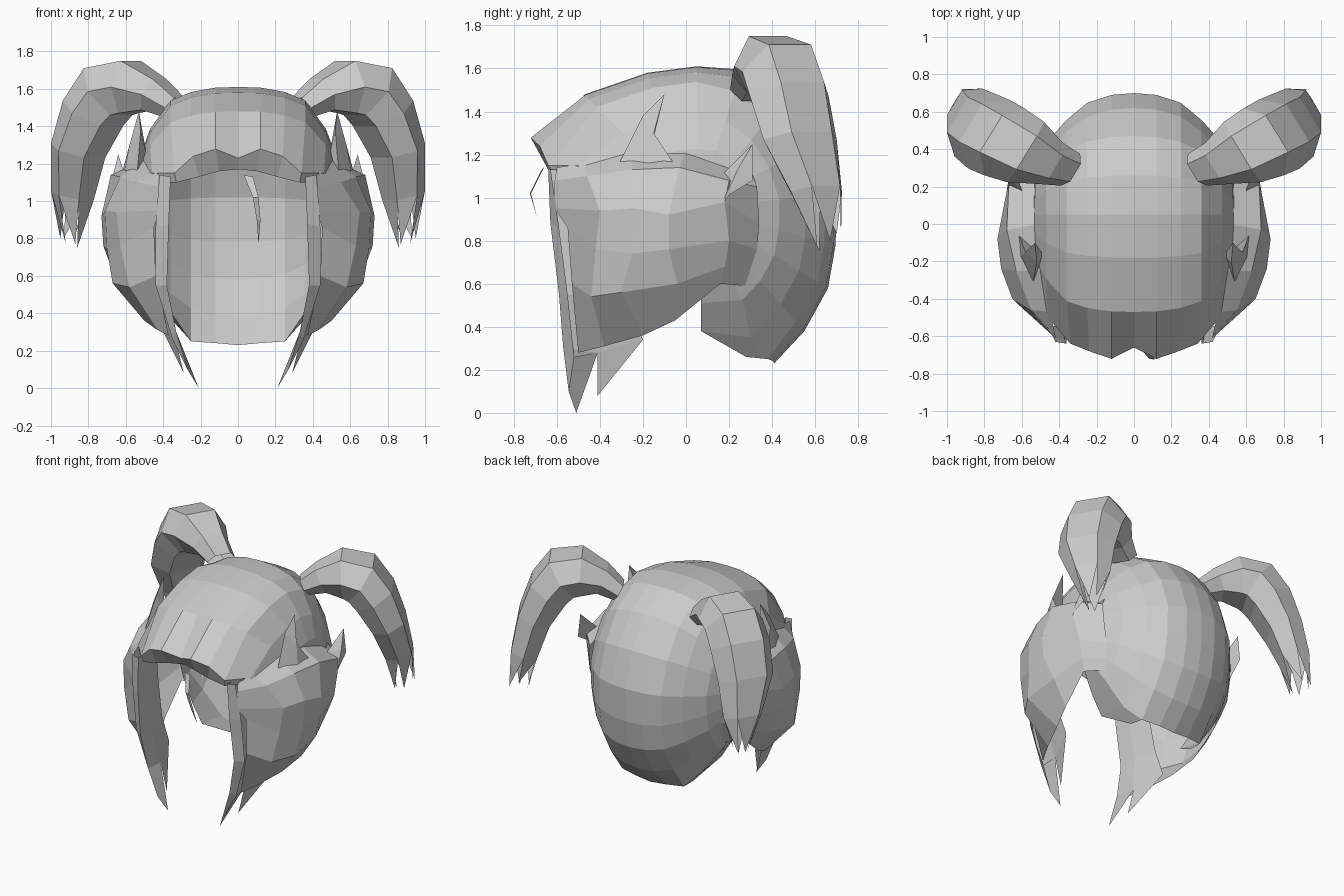
import bpy, bmesh
from mathutils import Vector

cube = bpy.data.objects.get("Cube")
if cube:
    bpy.data.objects.remove(cube, do_unlink=True)

mat = bpy.data.materials.new("light grey")
mat.use_nodes = True
GREY = (0.6, 0.6, 0.6, 1)
mat.diffuse_color = GREY
mat.node_tree.nodes["Principled BSDF"].inputs["Base Color"].default_value = GREY


def make(name, verts, faces, mirror=True):
    """Flat-shaded mesh, optionally mirrored across x = 0."""
    me = bpy.data.meshes.new(name)
    me.from_pydata([tuple(v) for v in verts], [], faces)
    bm = bmesh.new()
    bm.from_mesh(me)
    bmesh.ops.remove_doubles(bm, verts=bm.verts, dist=0.0005)
    bmesh.ops.recalc_face_normals(bm, faces=bm.faces)
    bm.to_mesh(me)
    bm.free()
    ob = bpy.data.objects.new(name, me)
    bpy.context.collection.objects.link(ob)
    me.materials.append(mat)
    if mirror:
        ob.modifiers.new("mirror", "MIRROR").merge_threshold = 0.001
    return ob


def grid(name, rows, closed=False):
    """Skin equal-length rows of points with quads."""
    n = len(rows[0])
    verts = [p for r in rows for p in r]
    faces = []
    for i in range(len(rows) - 1):
        for j in range(n if closed else n - 1):
            k = (j + 1) % n
            faces.append((i*n + j, i*n + k, (i+1)*n + k, (i+1)*n + j))
    return make(name, verts, faces)


# Scalp shell: side profile (y, z, back blend) from fringe to nape,
# shrunk towards the ears by a front and a back scale for each lane (x, front, back)
CY, CZ = 0.05, 0.95
profile = [(-0.725, 1.28, 0), (-0.47, 1.48, 0), (-0.18, 1.58, 0), (0.05, 1.61, 0),
           (0.26, 1.595, .4), (0.47, 1.48, .8), (0.62, 1.27, 1), (0.70, 1.02, 1),
           (0.695, 0.78, 1), (0.66, 0.58, 1), (0.55, 0.38, 1), (0.41, 0.23, 1)]
lanes = [(0, 1, 1), (0.12, 0.995, 0.985), (0.25, 0.96, 0.92), (0.36, 0.89, 0.78),
         (0.47, 0.66, 0.59), (0.53, 0.42, 0.40), (0.55, 0, 0)]
rows = []
for y, z, b in profile:
    scales = [(x, f + (g - f)*b) for x, f, g in lanes]
    rows.append([(x, CY + (y - CY)*s, CZ + (z - CZ)*s) for x, s in scales])
rows[0][0] = (0, -0.66, 1.23)
rows[0][2:5] = [(0.24, -0.68, 1.24), (0.34, -0.64, 1.15), (0.46, -0.50, 1.15)]
rows[-1][2:4] = [(0.25, 0.38, 0.25), (0.34, 0.30, 0.35)]
grid("scalp", rows)

# Turned-under fringe edge
rim = [(0, -0.62, 1.17), (0.1, -0.64, 1.16), (0.21, -0.64, 1.13), (0.33, -0.62, 1.10),
       (0.45, -0.50, 1.10)]
grid("fringe_edge", [rows[0][:5], rim])

# Nape side panels
nape = [(0.26, 0.28, 0.26), (0.34, 0.07, 0.38), (0.42, 0.07, 0.51),
        (0.50, 0.07, 0.70), (0.55, 0.05, 0.95)]
grid("nape_side", [rows[-1][2:], nape])

# Full side hair, rows from top to bottom and points from front to back
grid("side_hair", [
    [(.42, -.60, 1.14), (.45, -.47, 1.16), (.49, -.25, 1.22), (.50, 0, 1.22), (.50, .20, 1.15), (.50, .30, 1.13)],
    [(.42, -.61, 1.08), (.55, -.46, 1.10), (.63, -.25, 1.13), (.68, -.03, 1.14), (.67, .20, 1.08), (.55, .33, 1.05)],
    [(.42, -.61, .95), (.65, -.40, .94), (.71, -.24, .95), (.73, -.08, .92), (.68, .18, .98), (.54, .34, .88)],
    [(.45, -.55, .86), (.63, -.42, .76), (.70, -.25, .74), (.72, -.08, .76), (.64, .20, .80), (.51, .33, .76)],
    [(.44, -.53, .60), (.58, -.44, .54), (.67, -.30, .56), (.66, -.04, .60), (.60, .18, .68), (.50, .30, .67)],
    [(.37, -.50, .28), (.43, -.38, .31), (.50, -.20, .36), (.55, -.05, .43), (.57, .16, .60), (.48, .28, .59)],
])

# Face-framing lock with pointed ends
lock = [
    [(.42, -.63, 1.14), (.36, -.64, 1.13), (.365, -.52, 1.13), (.40, -.38, 1.13)],
    [(.44, -.59, .86), (.37, -.63, .88), (.38, -.50, .86), (.41, -.34, .86)],
    [(.44, -.55, .55), (.38, -.59, .55), (.385, -.46, .55), (.42, -.28, .55)],
    [(.35, -.52, .26), (.33, -.57, .30), (.34, -.41, .28), (.42, -.20, .34)],
]
grid("face_lock", lock)
make("face_lock_tips", lock[-1] + [(.21, -.51, 0), (.29, -.41, .08), (.27, -.545, .10)],
     [(0, 1, 6), (0, 6, 4), (1, 2, 4, 6), (0, 2, 4), (2, 3, 5)])

# Upswept tufts on the side hair
make("front_tuft", [(.54, -.32, 1.14), (.61, -.18, 1.13), (.62, -.05, 1.15), (.52, -.20, 1.38),
                    (.58, -.15, 1.30), (.53, -.10, 1.48), (.48, -.17, 1.20)],
     [(0, 1, 4, 3), (1, 2, 4), (3, 4, 5), (0, 3, 6), (3, 5, 6), (6, 5, 4, 2)])
make("rear_tuft", [(.68, .18, 1.00), (.60, .18, 1.12), (.64, .31, 1.25), (.66, .31, 1.08), (.67, .24, 1.13)],
     [(0, 4, 3), (0, 1, 4), (1, 2, 4), (4, 2, 3), (1, 2, 3, 0)])

# Pigtail: hexagonal sections swept along an arch (centre, half width, half thickness)
side = Vector((-0.52, 0.85, 0))
arch = [((.34, .29, 1.50), .10, .06), ((.45, .325, 1.57), .13, .09), ((.58, .385, 1.61), .19, .14),
        ((.695, .44, 1.585), .21, .15), ((.775, .48, 1.47), .215, .135),
        ((.855, .53, 1.27), .20, .11), ((.885, .605, 1.03), .14, .09)]
pts = [Vector(p) for p, w, t in arch]
rings = []
for i, (p, w, t) in enumerate(arch):
    tan = (pts[min(i + 1, len(pts) - 1)] - pts[max(i - 1, 0)]).normalized()
    nor = tan.cross(side).normalized()
    rings.append([pts[i] + side*(w*u) + nor*(t*v) for u, v in
                  ((1, 0), (.55, 1), (-.55, 1), (-1, 0), (-.55, -1), (.55, -1))])
grid("pigtail", rings, closed=True)

# Pointed strand ends, one for each side of the last pigtail section
tips = [(.93, .72, .80), (.95, .67, .80), (.92, .61, .77),
        (.87, .575, .77), (.86, .62, .75), (.87, .70, .83)]
make("pigtail_strands", rings[-1] + tips, [(k, (k + 1) % 6, 6 + k) for k in range(6)])

# Single loose strand hanging from the fringe
make("loose_strand", [(.03, -.66, 1.14), (.08, -.67, 1.13), (.08, -.72, 1.02), (.11, -.725, 1.02),
                      (.10, -.69, .90), (.12, -.69, .90), (.11, -.63, .77)],
     [(0, 1, 3, 2), (2, 3, 5, 4), (4, 5, 6)], mirror=False)
